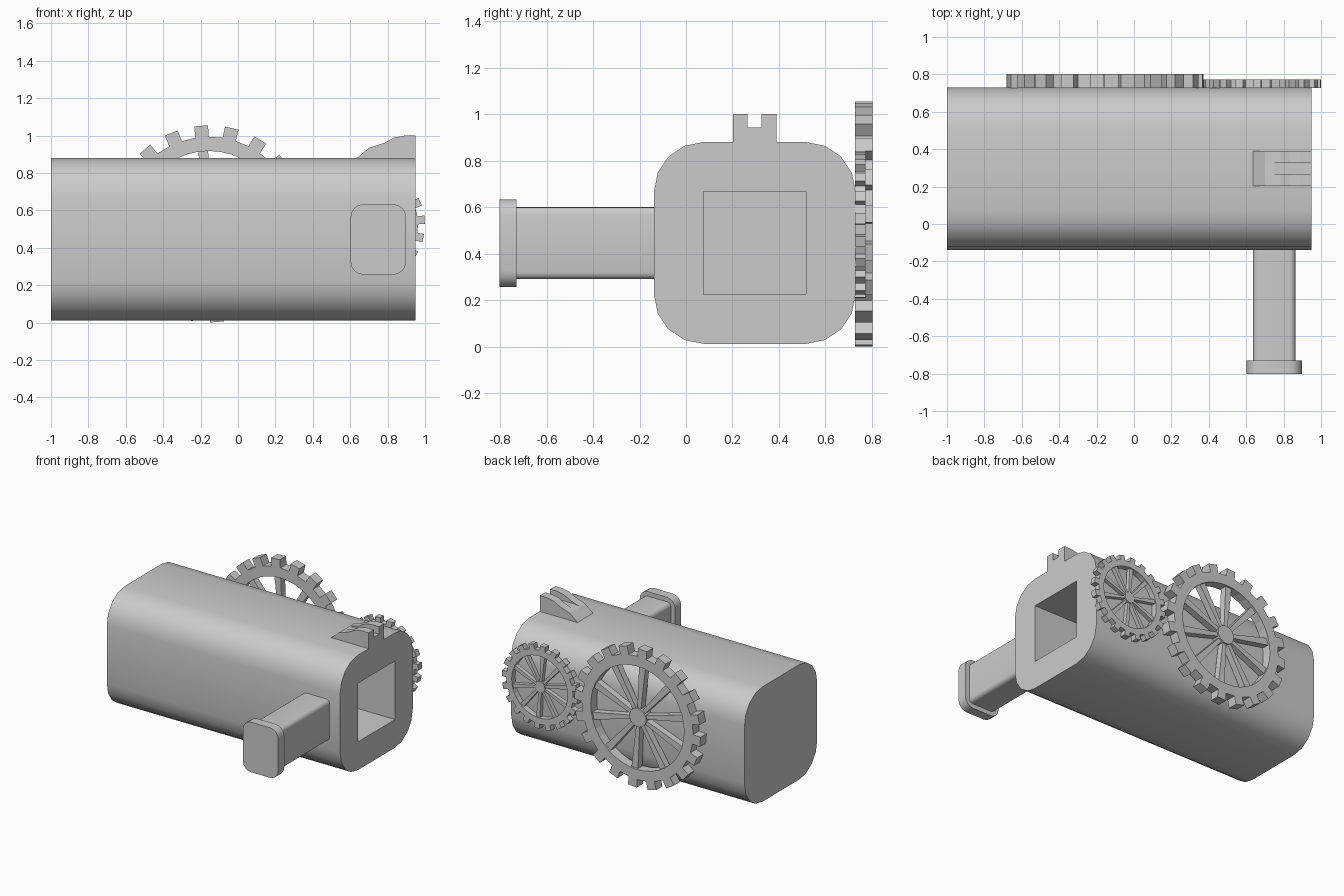
import bpy, bmesh
from math import sin, cos, pi, radians

if "Cube" in bpy.data.objects:
    bpy.data.objects.remove(bpy.data.objects["Cube"])


def finish(name, bm, smooth=None):
    bmesh.ops.remove_doubles(bm, verts=bm.verts, dist=1e-5)
    bmesh.ops.recalc_face_normals(bm, faces=bm.faces)
    me = bpy.data.meshes.new(name)
    bm.to_mesh(me)
    bm.free()
    ob = bpy.data.objects.new(name, me)
    bpy.context.collection.objects.link(ob)
    if smooth:
        bpy.ops.object.select_all(action='DESELECT')
        ob.select_set(True)
        bpy.context.view_layer.objects.active = ob
        bpy.ops.object.shade_smooth_by_angle(angle=radians(smooth))
    return ob


def rounded_rect(cu, cv, hu, hv, r, seg=4):
    pts = []
    for k, (su, sv) in enumerate([(1, 1), (-1, 1), (-1, -1), (1, -1)]):
        for i in range(seg + 1):
            a = (k + i / seg) * pi / 2
            pts.append((cu + su * (hu - r) + r * cos(a), cv + sv * (hv - r) + r * sin(a)))
    return pts


def loft(name, loops, smooth=None):
    """Skin a series of equal-length 3D loops and cap both ends."""
    bm = bmesh.new()
    rings = [[bm.verts.new(p) for p in loop] for loop in loops]
    n = len(rings[0])
    for a, b in zip(rings, rings[1:]):
        for i in range(n):
            j = (i + 1) % n
            bm.faces.new((a[i], a[j], b[j], b[i]))
    bm.faces.new(rings[0])
    bm.faces.new(rings[-1])
    bmesh.ops.dissolve_degenerate(bm, dist=1e-5, edges=bm.edges)
    return finish(name, bm, smooth)


def prism(bm, outline, y0, y1):
    """Extrude an x-z outline along y."""
    a = [bm.verts.new((x, y0, z)) for x, z in outline]
    b = [bm.verts.new((x, y1, z)) for x, z in outline]
    bm.faces.new(a)
    bm.faces.new(b[::-1])
    for i in range(len(a)):
        j = (i + 1) % len(a)
        bm.faces.new((a[i], a[j], b[j], b[i]))


# Long rounded body with a square bore in its right end
outer = rounded_rect(0.296, 0.446, 0.434, 0.434, 0.213)
bore = rounded_rect(0.296, 0.446, 0.221, 0.221, 0)
loft("body", [[(x, y, z) for y, z in sec] for x, sec in
              [(-1, outer), (0.95, outer), (0.95, bore), (-0.75, bore)]], 30)

# Side handle and its end cap
for name, hx, hz, r, y0, y1 in [("handle", 0.113, 0.155, 0.03, -0.74, -0.1),
                                ("handle_cap", 0.148, 0.189, 0.07, -0.802, -0.73)]:
    sec = rounded_rect(0.75, 0.445, hx, hz, r)
    loft(name, [[(x, y, z) for x, z in sec] for y in (y0, y1)], 30)

# Notched sight on top: two cheeks and a lower centre strip
cheek = [(0.635, 0.86), (0.635, 0.88), (0.70, 0.934), (0.785, 0.962), (0.835, 0.99),
         (0.89, 1.0), (0.95, 1.0), (0.95, 0.86)]
strip = [(0.635, 0.86), (0.635, 0.88), (0.70, 0.934), (0.75, 0.943), (0.95, 0.943), (0.95, 0.86)]
for name, sec, y0, y1 in [("sight_cheek_front", cheek, 0.203, 0.265),
                          ("sight_centre", strip, 0.265, 0.326),
                          ("sight_cheek_back", cheek, 0.326, 0.389)]:
    bm = bmesh.new()
    prism(bm, sec, y0, y1)
    finish(name, bm)


def gear(name, cx, cz, s, teeth=20, spokes=10):
    start = radians(4.6)
    y = 0.728

    def at(a, r, w):
        return (cx + s * (r * cos(a) - w * sin(a)), cz + s * (r * sin(a) + w * cos(a)))

    def polar(a, r):
        return at(a, r, 0)

    bm = bmesh.new()
    # Toothed rim
    step, half = 2 * pi / teeth, 0.036 / 0.466
    rows = []
    for k in range(teeth):
        a = start + k * step
        for b in (a - half, a + half):
            rows.append([bm.verts.new((p[0], yy, p[1])) for yy in (y, y + 0.074 * s)
                         for p in (polar(b, 0.39), polar(b, 0.466))])
        tips = [bm.verts.new((p[0], yy, p[1])) for yy in (y, y + 0.074 * s)
                for p in (at(a, 0.526, -0.037), at(a, 0.526, 0.037))]
        l, r = rows[-2], rows[-1]
        for f in [(l[1], tips[0], tips[1], r[1]), (l[3], tips[2], tips[3], r[3]),
                  (l[1], tips[0], tips[2], l[3]), (r[1], tips[1], tips[3], r[3]),
                  tuple(tips[i] for i in (0, 1, 3, 2))]:
            bm.faces.new(f)
    for i, l in enumerate(rows):
        r = rows[(i + 1) % len(rows)]
        bm.faces.new((l[0], l[1], r[1], r[0]))
        bm.faces.new((l[2], l[3], r[3], r[2]))
        bm.faces.new((l[0], l[2], r[2], r[0]))
        if i % 2:
            bm.faces.new((l[1], l[3], r[3], r[1]))
    # Tapered spokes and hub
    for k in range(spokes):
        a = start + pi / 2 + k * 2 * pi / spokes
        prism(bm, [at(a, 0.05, -0.014), at(a, 0.40, -0.027), at(a, 0.40, 0.027), at(a, 0.05, 0.014)],
              y + 0.01 * s, y + 0.06 * s)
    prism(bm, [polar(start + i * pi / 10, 0.07) for i in range(20)], y, y + 0.07 * s)
    finish(name, bm)


# Meshing gears on the back side
gear("large_gear", -0.155, 0.528, 1.0)
gear("small_gear", 0.683, 0.525, 0.6)
